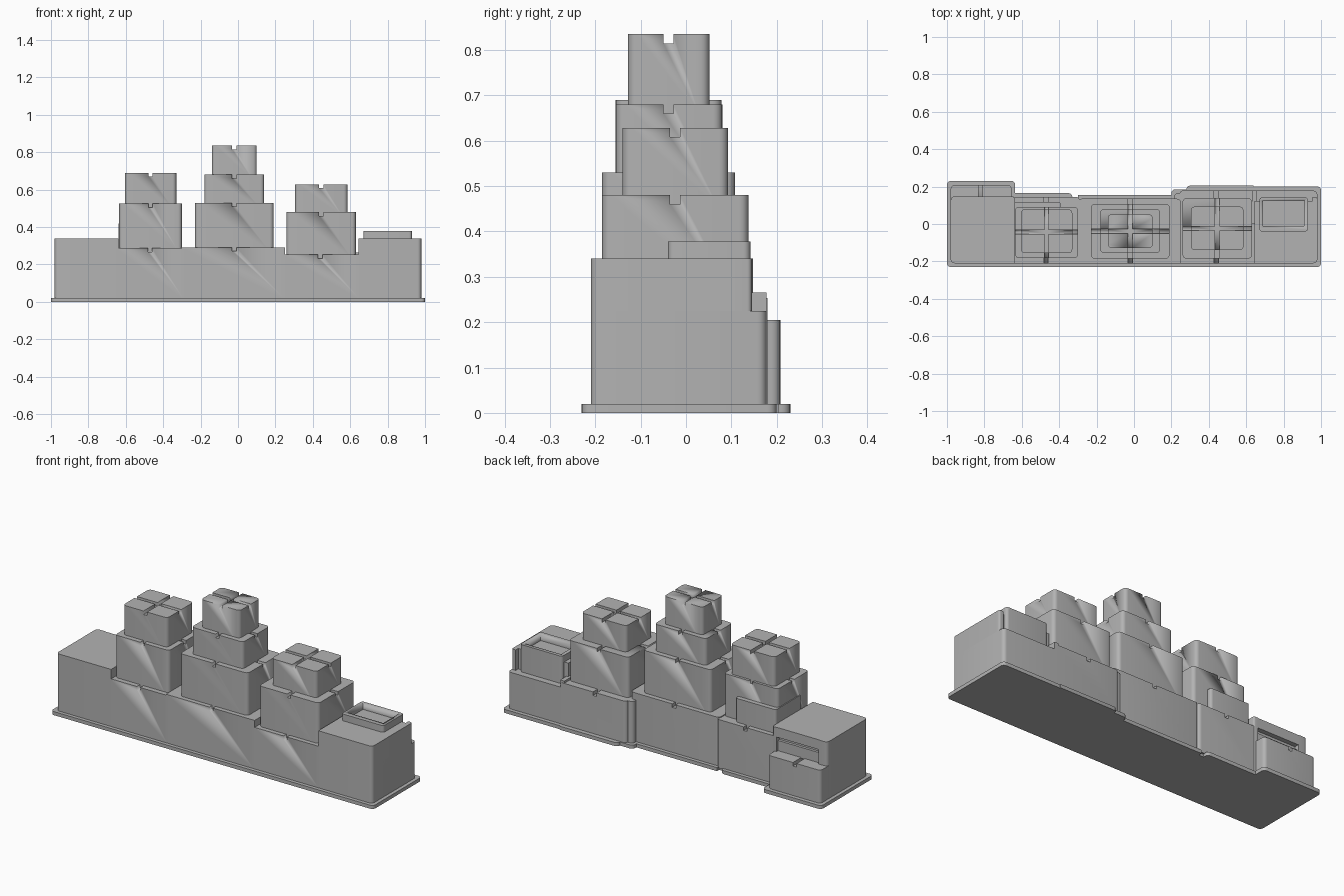
import bpy, bmesh, math
from mathutils import Vector

if "Cube" in bpy.data.objects:
    bpy.data.objects.remove(bpy.data.objects["Cube"], do_unlink=True)

stone = bpy.data.materials.new("plain_grey")
stone.use_nodes = True
GREY = (0.45, 0.45, 0.45, 1)
stone.diffuse_color = GREY
stone.node_tree.nodes["Principled BSDF"].inputs["Base Color"].default_value = GREY


def activate(ob):
    bpy.ops.object.select_all(action="DESELECT")
    ob.select_set(True)
    bpy.context.view_layer.objects.active = ob


def prism(name, pts, z0, z1, radius=0.0, rounded=None):
    """Extruded outline whose chosen upright edges are rounded."""
    bm = bmesh.new()
    low = [bm.verts.new((x, y, z0)) for x, y in pts]
    high = [bm.verts.new((x, y, z1)) for x, y in pts]
    n = len(pts)
    bm.faces.new(low[::-1])
    bm.faces.new(high)
    for i in range(n):
        j = (i + 1) % n
        bm.faces.new((low[i], low[j], high[j], high[i]))
    chosen = range(n) if rounded is None else rounded
    edges = [bm.edges.get((low[i], high[i])) for i in chosen]
    if radius and edges:
        bmesh.ops.bevel(bm, geom=edges, offset=radius, offset_type="OFFSET",
                        segments=5, profile=0.5, affect="EDGES")
    bmesh.ops.recalc_face_normals(bm, faces=bm.faces[:])
    me = bpy.data.meshes.new(name)
    bm.to_mesh(me)
    bm.free()
    me.materials.append(stone)
    ob = bpy.data.objects.new(name, me)
    bpy.context.collection.objects.link(ob)
    activate(ob)
    bpy.ops.object.shade_smooth_by_angle(angle=math.radians(30))
    return ob


def box(name, x, y, z, radius=0.02, rounded=None):
    """Corners run front right, front left, back left, back right."""
    pts = [(x[0], y[0]), (x[1], y[0]), (x[1], y[1]), (x[0], y[1])]
    return prism(name, pts, z[0], z[1], radius, rounded)


def cut(ob, x, y, z):
    cutter = box("cutter", x, y, z, 0)
    cutter.hide_render = True
    mod = ob.modifiers.new("cut", "BOOLEAN")
    mod.operation, mod.solver, mod.object = "DIFFERENCE", "EXACT", cutter
    activate(ob)
    bpy.ops.object.modifier_apply(modifier=mod.name)
    bpy.data.objects.remove(cutter, do_unlink=True)


W, DEPTH = 0.011, 0.02     # groove half width and depth


def groove(ob, top, gx=None, gy=None):
    z = (top - DEPTH, top + 0.1)
    if gx is not None:
        cut(ob, (gx - W, gx + W), (-0.5, 0.5), z)
    if gy is not None:
        cut(ob, (-1.5, 1.5), (gy - W, gy + W), z)


# Stepped footing plate
prism("base_plate", [(-1, -0.23), (1, -0.23), (1, 0.2), (0.64, 0.2), (0.64, 0.205),
                     (0.28, 0.205), (0.28, 0.185), (0.2, 0.185), (0.2, 0.155),
                     (-0.3, 0.155), (-0.3, 0.135), (-0.33, 0.135), (-0.33, 0.165),
                     (-0.635, 0.165), (-0.635, 0.23), (-1, 0.23)],
      0, 0.02, 0.02, [0, 1, 2, 5, 7, 12, 14, 15])

FLOOR = 0.015
FRONT = -0.21

# Right end block: core, back niche frame and low rear annex
box("right_end_block", (-0.98, -0.64), (FRONT, 0.12), (FLOOR, 0.34), 0.02, [0])
box("right_end_post", (-0.98, -0.925), (0.1, 0.148), (FLOOR, 0.34), 0.02, [3])
box("right_end_inner_post", (-0.665, -0.64), (0.1, 0.148), (FLOOR, 0.34), 0.01, [2])
box("niche_lintel", (-0.95, -0.65), (0.1, 0.146), (0.285, 0.34), 0)
box("niche_band", (-0.95, -0.65), (0.1, 0.135), (0.2, 0.262), 0)
annex = box("rear_annex", (-0.98, -0.655), (0.08, 0.208), (FLOOR, 0.205), 0.02, [2, 3])
groove(annex, 0.205, gx=-0.82)

# Podiums under the three towers, sharing one flush front
pod = box("right_podium", (-0.65, -0.29), (FRONT, 0.145), (FLOOR, 0.287), 0.02, [2])
groove(pod, 0.287, gx=-0.47)
pod = box("middle_podium", (-0.3, 0.25), (FRONT, 0.135), (FLOOR, 0.292), 0.02, [2, 3])
groove(pod, 0.292, gx=-0.02)
pod = box("left_podium", (0.245, 0.65), (FRONT, 0.18), (FLOOR, 0.253), 0.02, [3])
groove(pod, 0.253, gx=0.44)
box("left_podium_ledge", (0.63, 0.655), (0.0, 0.178), (FLOOR, 0.265), 0)
box("rear_pilaster", (0.215, 0.3), (0.05, 0.165), (FLOOR, 0.253), 0.02, [3])
box("right_tower_annex", (-0.64, -0.39), (-0.1, 0.118), (0.27, 0.42), 0.015, [2, 3])

# Left end block: low rear step, upper wall and roof basin
box("left_end_lower", (0.645, 0.98), (FRONT, 0.178), (FLOOR, 0.225), 0.02, [1, 2])
box("left_end_upper", (0.645, 0.98), (FRONT, 0.122), (0.2, 0.34), 0.02, [1])
box("left_end_post", (0.955, 0.98), (0.1, 0.145), (0.22, 0.34), 0.01, [2])
basin = box("roof_basin", (0.67, 0.93), (-0.04, 0.142), (0.22, 0.378), 0.015)
cut(basin, (0.69, 0.91), (-0.012, 0.122), (0.345, 0.5))

# Stacked towers: x range, y range, z range of every tier
towers = {
    "right_tower": (-0.467, -0.042, [
        ((-0.635, -0.3), (-0.182, 0.092), (0.27, 0.525)),
        ((-0.605, -0.33), (-0.155, 0.078), (0.5, 0.69))]),
    "middle_tower": (-0.02, -0.039, [
        ((-0.23, 0.19), (-0.185, 0.108), (0.27, 0.53)),
        ((-0.18, 0.14), (-0.155, 0.08), (0.5, 0.68)),
        ((-0.14, 0.1), (-0.128, 0.052), (0.65, 0.835))]),
    "left_tower": (0.445, -0.024, [
        ((0.26, 0.63), (-0.185, 0.138), (0.23, 0.48)),
        ((0.305, 0.585), (-0.14, 0.093), (0.45, 0.628))]),
}
for name, (gx, gy, tiers) in towers.items():
    for i, (x, y, z) in enumerate(tiers):
        tier = box(f"{name}_tier_{i + 1}", x, y, z)
        groove(tier, z[1], gx, gy)
